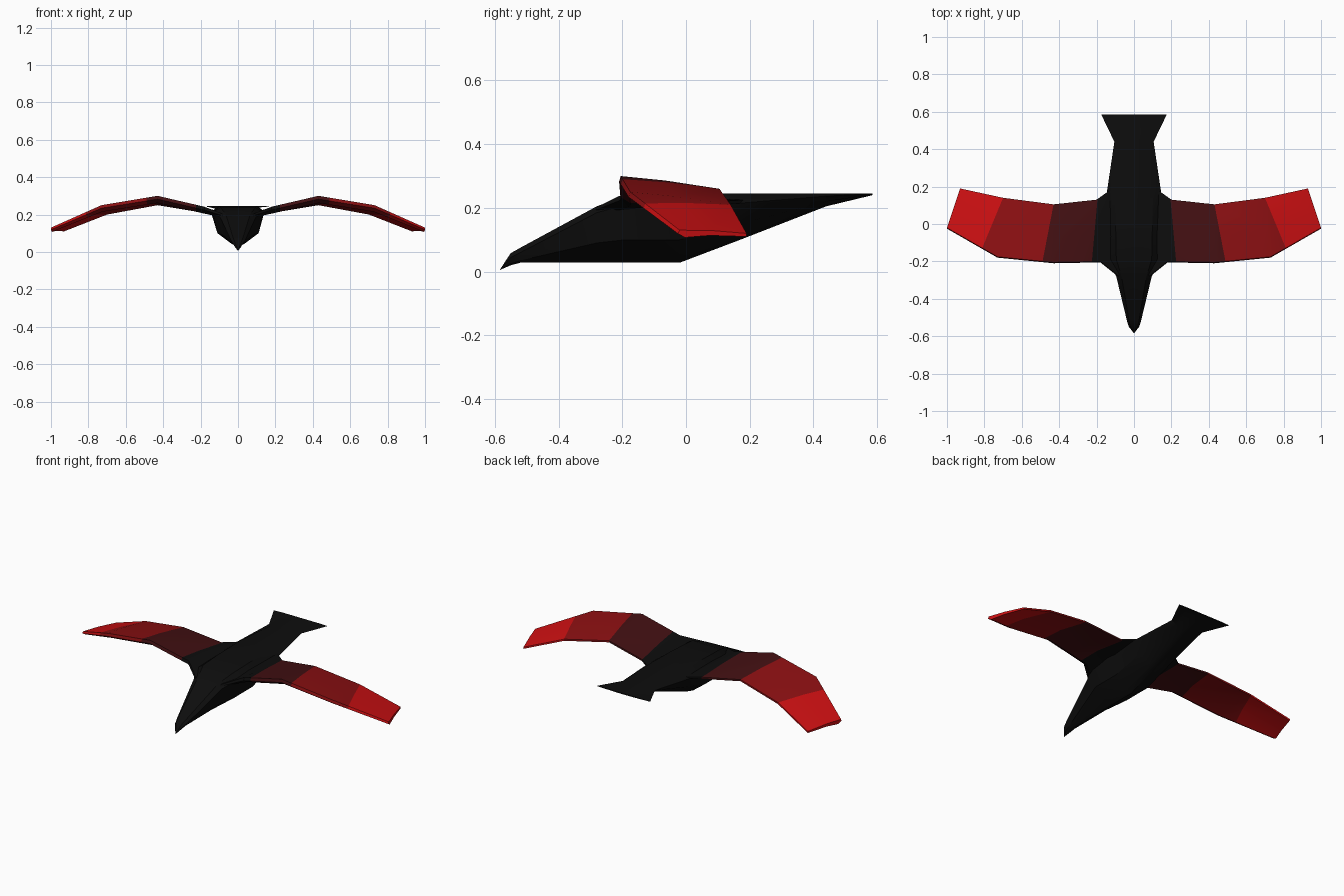
import bpy
import bmesh
from mathutils import Vector

if "Cube" in bpy.data.objects:
    bpy.data.objects.remove(bpy.data.objects["Cube"])


def material(name, rgb):
    m = bpy.data.materials.new(name)
    m.use_nodes = True
    m.diffuse_color = (*rgb, 1)
    bsdf = m.node_tree.nodes["Principled BSDF"]
    bsdf.inputs["Base Color"].default_value = (*rgb, 1)
    bsdf.inputs["Roughness"].default_value = 0.8
    return m


black = material("black_plumage", (0.004, 0.004, 0.004))
dark_red = material("dark_red_plumage", (0.055, 0.005, 0.006))
mid_red = material("mid_red_plumage", (0.26, 0.005, 0.006))
bright_red = material("bright_red_plumage", (0.6, 0.005, 0.006))


def loft(sections):
    """Skin a list of closed rings and cap both ends."""
    bm = bmesh.new()
    rings = [[bm.verts.new(p) for p in ring] for ring in sections]
    n = len(rings[0])
    for a, b in zip(rings, rings[1:]):
        for i in range(n):
            j = (i + 1) % n
            bm.faces.new((a[i], a[j], b[j], b[i]))
    bm.faces.new(rings[0])
    bm.faces.new(rings[-1])
    return bm


def finish(bm, name, mats):
    bmesh.ops.remove_doubles(bm, verts=bm.verts, dist=0.0005)
    bmesh.ops.recalc_face_normals(bm, faces=bm.faces)
    mesh = bpy.data.meshes.new(name)
    bm.to_mesh(mesh)
    bm.free()
    for m in mats:
        mesh.materials.append(m)
    ob = bpy.data.objects.new(name, mesh)
    bpy.context.collection.objects.link(ob)
    bpy.ops.object.select_all(action="DESELECT")
    ob.select_set(True)
    bpy.context.view_layer.objects.active = ob
    bpy.ops.object.shade_smooth_by_angle(angle=0.5)
    return ob


# Body with beak and fan tail: y, top z, shoulder x and z, flank x and z, keel z
body = [
    (-0.585, 0.005, 0.0, 0.005, 0.0, 0.005, 0.005),
    (-0.55, 0.058, 0.027, 0.045, 0.015, 0.025, 0.02),
    (-0.52, 0.075, 0.037, 0.06, 0.02, 0.035, 0.028),
    (-0.28, 0.205, 0.095, 0.185, 0.08, 0.09, 0.028),
    (-0.19, 0.238, 0.135, 0.21, 0.11, 0.10, 0.028),
    (-0.02, 0.245, 0.14, 0.21, 0.11, 0.10, 0.028),
    (0.17, 0.245, 0.145, 0.215, 0.10, 0.15, 0.10),
    (0.44, 0.245, 0.105, 0.237, 0.07, 0.22, 0.205),
    (0.585, 0.246, 0.175, 0.244, 0.12, 0.242, 0.24),
]
rings = []
for y, top, sx, sz, fx, fz, keel in body:
    half = [(sx * 0.7, top), (sx, sz), (fx, fz), (fx * 0.3, keel + (fz - keel) * 0.2)]
    ring = [(0, y, top)] + [(x, y, z) for x, z in half] + [(0, y, keel)]
    ring += [(-x, y, z) for x, z in reversed(half)]
    rings.append(ring)
finish(loft(rings), "body", [black])

# Wing stations: leading edge point, trailing edge point, leading thickness
stations = [
    ((0.08, -0.28, 0.203), (0.13, 0.18, 0.225), 0.02),
    ((0.18, -0.20, 0.242), (0.20, 0.13, 0.222), 0.035),
    ((0.43, -0.205, 0.30), (0.43, 0.105, 0.26), 0.035),
    ((0.73, -0.175, 0.25), (0.70, 0.14, 0.21), 0.032),
    ((1.0, -0.02, 0.13), (0.93, 0.19, 0.12), 0.022),
]
# Colour borders across the wing: trailing point, leading point
borders = [
    ((0.195, 0.13), (0.225, -0.20)),
    ((0.43, 0.105), (0.49, -0.205)),
    ((0.70, 0.14), (0.81, -0.125)),
]


def wing(name, side):
    rings = []
    for lead, trail, thick in stations:
        a, b = Vector(lead), Vector(trail)
        mid = a.lerp(b, 0.45)
        up = Vector((0, 0, 1))
        nose = Vector((0, -0.005, -thick * 0.5))
        ring = [a, mid + up * 0.004, b, b - up * 0.01, mid - up * 0.012,
                a.lerp(b, 0.08) - up * thick, a + nose]
        rings.append([(p.x * side, p.y, p.z) for p in ring])
    bm = loft(rings)
    planes = []
    for (tx, ty), (lx, ly) in borders:
        point = Vector((tx * side, ty, 0))
        normal = Vector(((ty - ly) * side, lx - tx, 0)).normalized()
        planes.append((point, normal))
        bmesh.ops.bisect_plane(bm, geom=bm.verts[:] + bm.edges[:] + bm.faces[:],
                               dist=0.0001, plane_co=point, plane_no=normal)
    for f in bm.faces:
        c = f.calc_center_median()
        f.material_index = sum((c - p).dot(n) > 0 for p, n in planes)
    finish(bm, name, [black, dark_red, mid_red, bright_red])


wing("left_wing", 1)
wing("right_wing", -1)
